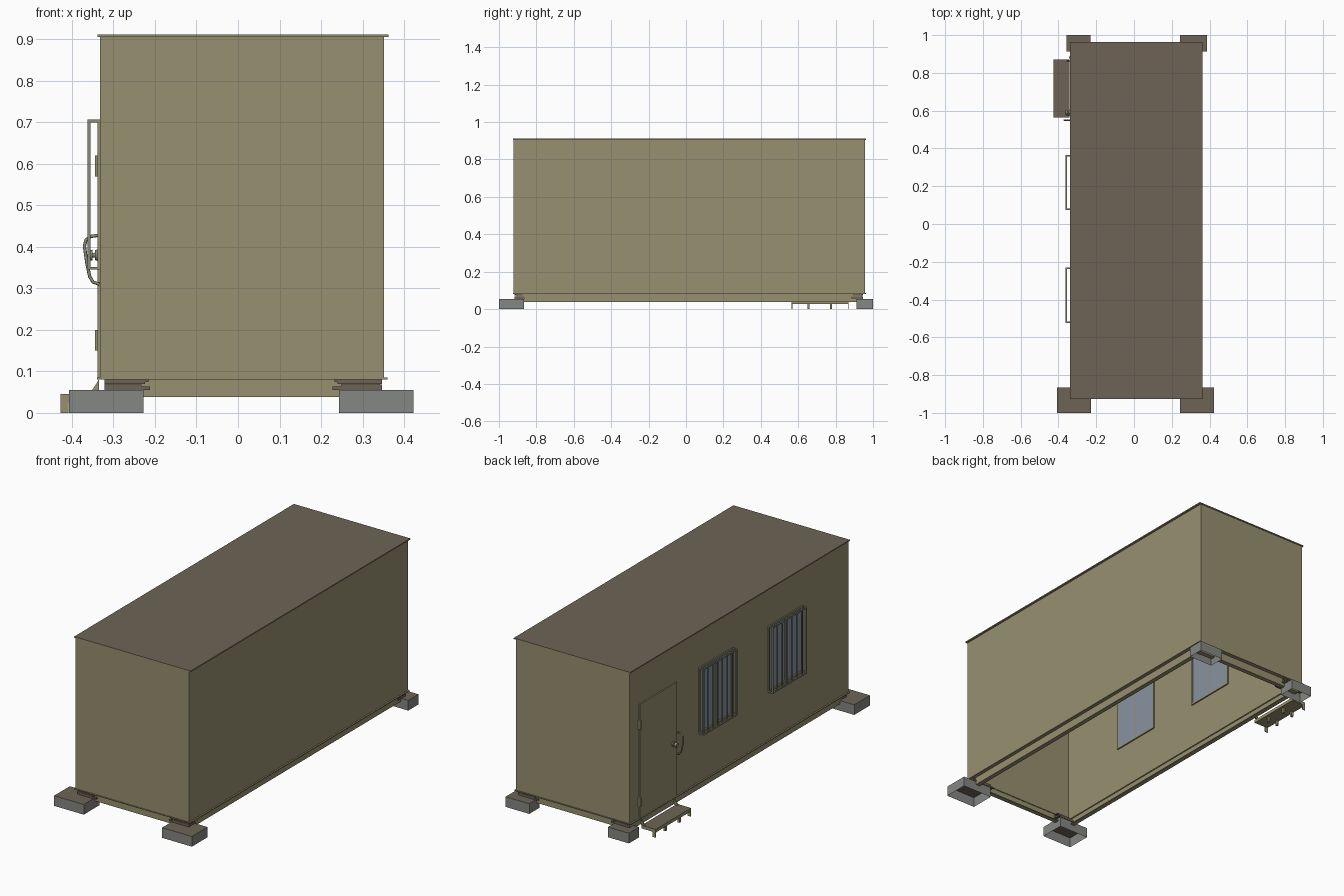
import bpy, bmesh, math
from mathutils import Vector, Matrix

if "Cube" in bpy.data.objects:
    bpy.data.objects.remove(bpy.data.objects["Cube"])


def mat(name, r, g, b):
    m = bpy.data.materials.new(name)
    m.diffuse_color = (r, g, b, 1)
    m.use_nodes = True
    m.node_tree.nodes["Principled BSDF"].inputs["Base Color"].default_value = m.diffuse_color
    return m


OLIVE = mat("olive_paint", 0.305, 0.279, 0.162)
BROWN = mat("weathered_brown", 0.153, 0.127, 0.091)
GREY = mat("concrete_grey", 0.235, 0.242, 0.227)
GLASS = mat("window_glass", 0.25, 0.29, 0.36)
METAL = mat("grille_metal", 0.25, 0.255, 0.19)


def finish(name, bm, mats):
    me = bpy.data.meshes.new(name)
    bm.to_mesh(me)
    bm.free()
    for m in mats:
        me.materials.append(m)
    ob = bpy.data.objects.new(name, me)
    bpy.context.scene.collection.objects.link(ob)
    return ob


def add_box(bm, x0, x1, y0, y1, z0, z1):
    mtx = Matrix.Translation(((x0 + x1) / 2, (y0 + y1) / 2, (z0 + z1) / 2)) @ \
        Matrix.Diagonal((x1 - x0, y1 - y0, z1 - z0, 1))
    bmesh.ops.create_cube(bm, size=1, matrix=mtx)


def boxes(name, dims, m, top=None, open_bottom=False):
    bm = bmesh.new()
    for d in dims:
        add_box(bm, *d)
    bm.normal_update()
    if open_bottom:
        bmesh.ops.delete(bm, geom=[f for f in bm.faces if f.normal.z < -0.9], context='FACES_ONLY')
    if top:
        for f in bm.faces:
            f.material_index = 1 if f.normal.z > 0.9 else 0
    return finish(name, bm, [m, top] if top else [m])


def ring(x0, x1, y0, y1, z0, z1, w):
    return [(x0, x0 + w, y0, y1, z0, z1), (x1 - w, x1, y0, y1, z0, z1),
            (x0 + w, x1 - w, y0, y0 + w, z0, z1), (x0 + w, x1 - w, y1 - w, y1, z0, z1)]


def yz_frame(x0, x1, y0, y1, z0, z1, w):
    return [(x0, x1, y0, y0 + w, z0, z1), (x0, x1, y1 - w, y1, z0, z1),
            (x0, x1, y0 + w, y1 - w, z0, z0 + w), (x0, x1, y0 + w, y1 - w, z1 - w, z1)]


# Main dimensions
X0, X1, Y0, Y1, Z0, Z1 = -0.332, 0.352, -0.922, 0.958, 0.083, 0.906
DOOR = (0.56, 0.88, 0.085, 0.705)
WINDOWS = [(0.074, 0.365, 0.345, 0.707), (-0.524, -0.23, 0.345, 0.707)]

# Hollow wall shell with openings for the door and windows
bm = bmesh.new()


def quad(*pts):
    bm.faces.new([bm.verts.new(p) for p in pts])


holes = WINDOWS + [DOOR]
ys = sorted({Y0, Y1} | {v for h in holes for v in h[:2]})
zs = sorted({Z0, Z1} | {v for h in holes for v in h[2:]})
for a, b in zip(ys, ys[1:]):
    for c, d in zip(zs, zs[1:]):
        y, z = (a + b) / 2, (c + d) / 2
        if not any(h[0] < y < h[1] and h[2] < z < h[3] for h in holes):
            quad((X0, b, c), (X0, a, c), (X0, a, d), (X0, b, d))
quad((X1, Y0, Z0), (X1, Y1, Z0), (X1, Y1, Z1), (X1, Y0, Z1))
quad((X0, Y0, Z0), (X1, Y0, Z0), (X1, Y0, Z1), (X0, Y0, Z1))
quad((X1, Y1, Z0), (X0, Y1, Z0), (X0, Y1, Z1), (X1, Y1, Z1))
bmesh.ops.remove_doubles(bm, verts=bm.verts, dist=1e-5)
bmesh.ops.dissolve_limit(bm, angle_limit=0.01, verts=bm.verts, edges=bm.edges)
finish("wall_shell", bm, [OLIVE])

# Roof sheet
boxes("roof", [(-0.338, 0.363, -0.926, 0.963, 0.905, 0.911)], OLIVE, BROWN)

# Floor lip and channel frame under the walls
boxes("floor_lip", ring(-0.34, 0.36, -0.925, 0.962, 0.08, 0.085, 0.03), OLIVE)
boxes("base_frame", ring(-0.322, 0.342, -0.905, 0.94, 0.04, 0.08, 0.008)
      + ring(-0.322, 0.342, -0.905, 0.94, 0.038, 0.042, 0.025), OLIVE)

# Concrete footings, open underneath, with stacked packing boards
for name, x0, x1, y0, y1 in [("front_left", -0.407, -0.228, -1, -0.865),
                             ("front_right", 0.243, 0.423, -1, -0.865),
                             ("back_left", -0.357, -0.23, 0.912, 1),
                             ("back_right", 0.243, 0.386, 0.912, 1)]:
    boxes(name + "_footing", [(x0, x1, y0, y1, 0, 0.055)], GREY, BROWN, True)
    s = 1 if x0 > 0 else -1
    t = 1 if y0 > 0 else -1
    layers = []
    for i, z in enumerate((0.055, 0.063, 0.069, 0.075)):
        xs = sorted((s * (0.212 if s < 0 else 0.228) + s * 0.008 * (2 - i) * (i > 0) + s * 0.012 * (i > 0),
                     s * (0.322 if s < 0 else 0.347)))
        yy = sorted((t * (0.862 + 0.004 * i) + 0.02 * (t > 0), t * 0.918 + 0.028 * (t > 0)))
        layers.append((*xs, *yy, z, z + (0.008 if i == 0 else 0.005)))
    boxes(name + "_packing_boards", layers, BROWN)

# Door leaf with hinges
boxes("door", [(-0.339, -0.33, *DOOR)], OLIVE)
boxes("door_hinges", [(-0.345, -0.332, 0.876, 0.886, z, z + 0.05) for z in (0.15, 0.57)], OLIVE)

# Curved pull handle
cu = bpy.data.curves.new("door_handle", 'CURVE')
cu.dimensions = '3D'
cu.bevel_depth = 0.004
cu.bevel_resolution = 2
cu.use_fill_caps = True
sp = cu.splines.new('POLY')
pts = [(-0.334, 0.428), (-0.355, 0.425), (-0.366, 0.417), (-0.37, 0.402),
       (-0.364, 0.36), (-0.357, 0.328), (-0.349, 0.315), (-0.334, 0.31)]
sp.points.add(len(pts) - 1)
for p, (x, z) in zip(sp.points, pts):
    p.co = (x, 0.55, z, 1)
cu.materials.append(METAL)
bpy.context.scene.collection.objects.link(bpy.data.objects.new("door_handle", cu))

# Door knob: rose, stem and grip
bm = bmesh.new()
for x, r, l in [(-0.341, 0.014, 0.006), (-0.348, 0.006, 0.012), (-0.357, 0.013, 0.012)]:
    bmesh.ops.create_cone(bm, cap_ends=True, segments=16, radius1=r, radius2=r * 0.85, depth=l,
                          matrix=Matrix.Translation((x, 0.592, 0.38)) @ Matrix.Rotation(-math.pi / 2, 4, 'Y'))
finish("door_knob", bm, [METAL])

# Windows: glass, sash and stand-off security grille
for n, (y0, y1, z0, z1) in zip(("rear", "front"), WINDOWS):
    mid = (y0 + y1) / 2
    boxes(n + "_window_glass", [(-0.331, -0.328, y0, y1, z0, z1)], GLASS)
    boxes(n + "_window_sash", yz_frame(-0.338, -0.325, y0, y1, z0, z1, 0.01)
          + [(-0.336, -0.325, mid - 0.004, mid + 0.004, z0 + 0.01, z1 - 0.01)], OLIVE)
    bars = yz_frame(-0.362, -0.355, y0, y1, z0, z1, 0.007)
    for i in range(1, 7):
        y = y0 + (y1 - y0) * i / 7
        bars.append((-0.361, -0.356, y - 0.003, y + 0.003, z0 + 0.007, z1 - 0.007))
    for y in (y0, y1 - 0.007):
        for z in (z0, z1 - 0.007):
            bars.append((-0.355, -0.332, y, y + 0.007, z, z + 0.007))
    boxes(n + "_window_grille", bars, METAL)

# Entry step: tread, legs and wall brackets
boxes("step_tread", [(-0.427, -0.342, 0.565, 0.87, 0.028, 0.045)], OLIVE, BROWN)
boxes("step_legs", [(x, x + 0.012, y - 0.006, y + 0.006, 0, 0.028)
                    for x in (-0.423, -0.365) for y in (0.655, 0.775)]
      + [(-0.427, -0.408, y, y + 0.004, 0, 0.028) for y in (0.565, 0.866)], OLIVE)
bm = bmesh.new()
for y in (0.575, 0.86):
    f = bm.faces.new([bm.verts.new(p) for p in
                      [(-0.358, y, 0.045), (-0.335, y, 0.045), (-0.335, y, 0.08)]])
    r = bmesh.ops.extrude_face_region(bm, geom=[f])
    bmesh.ops.translate(bm, vec=(0, 0.006, 0),
                        verts=[v for v in r["geom"] if isinstance(v, bmesh.types.BMVert)])
bmesh.ops.recalc_face_normals(bm, faces=bm.faces)
finish("step_brackets", bm, [OLIVE])
